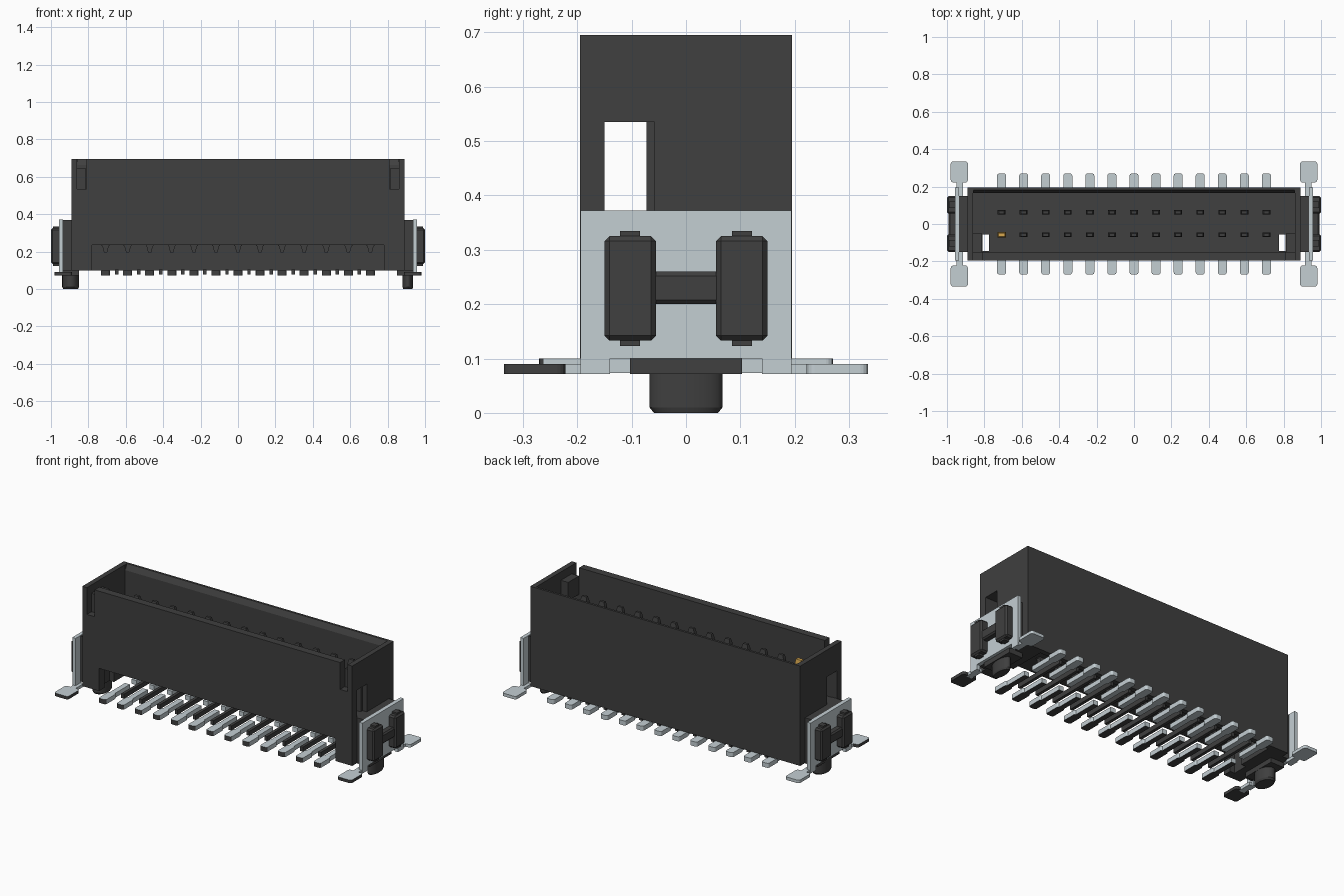
import bpy, bmesh, math
from mathutils import Matrix

if "Cube" in bpy.data.objects:
    bpy.data.objects.remove(bpy.data.objects["Cube"])


def material(name, rgb):
    m = bpy.data.materials.new(name)
    m.use_nodes = True
    m.diffuse_color = (*rgb, 1)
    m.node_tree.nodes["Principled BSDF"].inputs["Base Color"].default_value = (*rgb, 1)
    return m


BLACK = material("black plastic", (0.05, 0.05, 0.05))
METAL = material("tinned metal", (0.55, 0.62, 0.65))
GOLD = material("gold", (0.70, 0.40, 0.08))


def add_box(bm, x, y, z, bevel=0, axis=None, taper=(0, 0)):
    """Box from ranges; bevels all edges, or those along one axis; taper shrinks the top."""
    x, y, z = sorted(x), sorted(y), sorted(z)
    part = bmesh.new()
    bmesh.ops.create_cube(part, size=1)
    for v in part.verts:
        top = v.co.z > 0
        v.co = [r[0] + (c + 0.5) * (r[1] - r[0]) for r, c in zip((x, y, z), v.co)]
        if top:
            v.co.x += math.copysign(1, (x[0] + x[1]) / 2 - v.co.x) * taper[0]
            v.co.y += math.copysign(1, (y[0] + y[1]) / 2 - v.co.y) * taper[1]
    if bevel:
        edges = [e for e in part.edges if axis is None
                 or abs((e.verts[0].co - e.verts[1].co).normalized()[axis]) > 0.9]
        bmesh.ops.bevel(part, geom=edges, offset=bevel, segments=1 if axis is None else 4,
                        profile=0.5, affect='EDGES')
    tmp = bpy.data.meshes.new("tmp")
    part.to_mesh(tmp)
    part.free()
    bm.from_mesh(tmp)
    bpy.data.meshes.remove(tmp)


def finish(name, bm, *mats, smooth=False, rule=None):
    bmesh.ops.recalc_face_normals(bm, faces=bm.faces)
    if rule:
        for f in bm.faces:
            f.material_index = rule(f)
    me = bpy.data.meshes.new(name)
    bm.to_mesh(me)
    bm.free()
    ob = bpy.data.objects.new(name, me)
    bpy.context.collection.objects.link(ob)
    for m in mats:
        me.materials.append(m)
    if smooth:
        bpy.ops.object.select_all(action='DESELECT')
        ob.select_set(True)
        bpy.context.view_layer.objects.active = ob
        bpy.ops.object.shade_smooth_by_angle(angle=math.radians(35))
    return ob


def cut(target, *args, **kw):
    bm = bmesh.new()
    add_box(bm, *args, **kw)
    cutter = finish("cutter", bm)
    cutter.hide_render = True
    mod = target.modifiers.new("cut", 'BOOLEAN')
    mod.operation, mod.solver, mod.object = 'DIFFERENCE', 'EXACT', cutter
    bpy.context.view_layer.objects.active = target
    bpy.ops.object.modifier_apply(modifier=mod.name)
    bpy.data.objects.remove(cutter)


# Housing: open shroud, raised floor, recess below for the leads
bm = bmesh.new()
add_box(bm, (-0.89, 0.89), (-0.195, 0.195), (0.10, 0.695))
housing = finish("housing", bm, BLACK)
cut(housing, (-0.86, 0.86), (-0.15, 0.165), (0.27, 0.75))
cut(housing, (-0.859, 0.859), (0.0, 0.164), (0.66, 0.70), taper=(0, -0.02))  # rim chamfer
cut(housing, (-0.78, 0.78), (-0.3, 0.165), (0.0, 0.235))
for s in (-1, 1):
    cut(housing, (s * 0.81, s * 0.86), (-0.3, -0.10), (0.535, 0.8))      # corner slots
    cut(housing, (s * 0.80, s * 1.0), (-0.15, -0.058), (0.37, 0.535))    # end windows
    cut(housing, (s * 0.775, s * 0.81), (-0.145, -0.055), (0.0, 0.4))    # floor slots

# Pins in two rows, pointed below the floor, with one gold-tipped pin
COLS = [-0.708 + 0.118 * i for i in range(13)]
bm = bmesh.new()
for x in COLS:
    for y in (-0.058, 0.062):
        wide, deep = (x - 0.021, x + 0.021), (y - 0.0125, y + 0.0125)
        add_box(bm, wide, deep, (0.23, 0.565))
        add_box(bm, wide, deep, (0.565, 0.59), taper=(0.007, 0.005))
        add_box(bm, (x - 0.008, x + 0.008), deep, (0.195, 0.24), taper=(-0.012, 0))
finish("pins", bm, BLACK)
bm = bmesh.new()
add_box(bm, (COLS[0] - 0.023, COLS[0] + 0.023), (-0.072, -0.044), (0.56, 0.592),
        taper=(0.006, 0.004))
finish("first_pin_tip", bm, GOLD)

# Flat surface leads; the front row has dark tips and undersides
for s, side in ((-1, "front"), (1, "back")):
    bm = bmesh.new()
    for x in COLS:
        add_box(bm, (x - 0.016, x + 0.016), (s * 0.03, s * 0.19), (0.073, 0.10))
        add_box(bm, (x - 0.024, x + 0.024), (s * 0.17, s * 0.27), (0.073, 0.10), 0.012, 2)
    rule = (lambda f: int(f.normal.y < -0.5 or f.normal.z < -0.5)) if s < 0 else None
    finish(side + "_leads", bm, METAL, BLACK, rule=rule)

# Thin flat bars separating the leads
bm = bmesh.new()
for a, b in zip(COLS, COLS[1:]):
    x = (a + b) / 2
    add_box(bm, (x - 0.009, x + 0.009), (-0.16, 0.175), (0.078, 0.105))
finish("lead_separators", bm, BLACK)

for s, side in ((1, "left"), (-1, "right")):
    # Block carrying the retainer and the base of the peg
    bm = bmesh.new()
    add_box(bm, (s * 0.87, s * 0.935), (-0.15, 0.15), (0.10, 0.37))
    add_box(bm, (s * 0.85, s * 0.94), (-0.103, 0.103), (0.072, 0.11))
    finish(side + "_end_block", bm, BLACK)

    # Coding pocket inside the front corner
    bm = bmesh.new()
    add_box(bm, (s * 0.812, s * 0.862), (-0.152, -0.05), (0.265, 0.368))
    add_box(bm, (s * 0.812, s * 0.862), (-0.152, -0.05), (0.535, 0.645))
    add_box(bm, (s * 0.812, s * 0.862), (-0.073, -0.05), (0.36, 0.54))
    finish(side + "_corner_pocket", bm, BLACK)

    # Chamfered locating peg
    width = 0.028 if s > 0 else 0.045
    centre = 0.908 if s > 0 else -0.895
    bm = bmesh.new()
    for r0, r1, z0, z1 in ((0.88, 1, 0, 0.01), (1, 1, 0.01, 0.08)):
        bmesh.ops.create_cone(bm, cap_ends=True, segments=24, radius1=r0, radius2=r1,
                              depth=z1 - z0,
                              matrix=Matrix.Translation((centre, 0, (z0 + z1) / 2))
                              @ Matrix.Diagonal((width, 0.067, 1, 1)))
    finish(side + "_peg", bm, BLACK, smooth=True)

    # Metal hold-down plate
    bm = bmesh.new()
    add_box(bm, (s * 0.935, s * 0.957), (-0.194, 0.194), (0.10, 0.372))
    for t in (-1, 1):
        add_box(bm, (s * 0.935, s * 0.957), (t * 0.14, t * 0.194), (0.072, 0.10))
        add_box(bm, (s * 0.915, s * 0.95), (t * 0.15, t * 0.235), (0.072, 0.09))
    finish(side + "_hold_down_plate", bm, METAL)

    # Solder pads, rounded in plan
    for t, end in ((-1, "front"), (1, "back")):
        bm = bmesh.new()
        add_box(bm, (s * 0.888, s * 0.98), (t * 0.222, t * 0.335), (0.072, 0.09), 0.014, 2)
        rule = (lambda f: int(f.normal.z < 0.5)) if t < 0 else None
        finish(f"{side}_{end}_solder_pad", bm, METAL, BLACK, rule=rule)

    # H-shaped retainer over the plate
    bm = bmesh.new()
    add_box(bm, (s * 0.93, s * 0.992), (-0.07, 0.07), (0.200, 0.260), 0.008)
    for t in (-1, 1):
        add_box(bm, (s * 0.93, s * 1.0), (t * 0.055, t * 0.15), (0.133, 0.325), 0.009)
        add_box(bm, (s * 0.95, s * 0.99), (t * 0.085, t * 0.121), (0.123, 0.335))
    finish(side + "_retainer", bm, BLACK)
